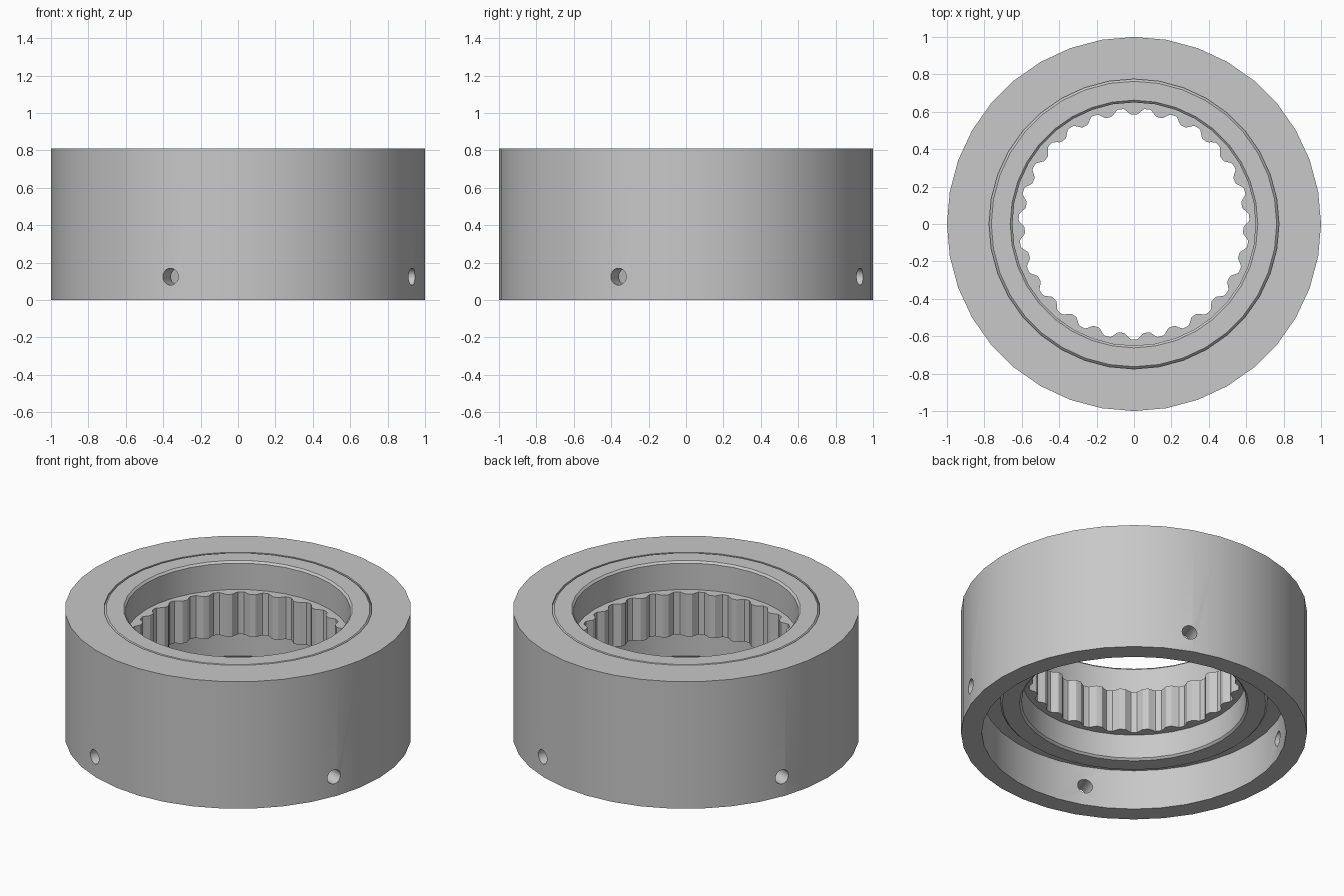
import bpy
import math
from mathutils import Matrix

cube = bpy.data.objects.get("Cube")
if cube:
    bpy.data.objects.remove(cube, do_unlink=True)

TOP = 0.81
SEGMENTS = 36

steel = bpy.data.materials.new("grey steel")
steel.use_nodes = True
colour = (0.58, 0.58, 0.58, 1)
steel.diffuse_color = colour
steel.node_tree.nodes["Principled BSDF"].inputs["Base Color"].default_value = colour


def make_object(name, verts, faces):
    mesh = bpy.data.meshes.new(name)
    mesh.from_pydata(verts, [], faces)
    mesh.materials.append(steel)
    obj = bpy.data.objects.new(name, mesh)
    bpy.context.collection.objects.link(obj)
    return obj


def ring(name, profile, segments, radius_at=lambda r, a: r):
    """Sweep a closed (radius, height) profile, counter-clockwise, about z."""
    n = len(profile)
    verts, faces = [], []
    for i in range(segments):
        a = math.tau * i / segments + math.pi / 2
        for r, z in profile:
            rr = radius_at(r, a)
            verts.append((rr * math.cos(a), rr * math.sin(a), z))
        j = (i + 1) % segments
        for k in range(n):
            m = (k + 1) % n
            faces.append((i * n + k, j * n + k, j * n + m, i * n + m))
    return make_object(name, verts, faces)


def activate(obj):
    bpy.ops.object.select_all(action="DESELECT")
    obj.select_set(True)
    bpy.context.view_layer.objects.active = obj


# Outer housing with a wide counterbore underneath
housing = ring("housing", [(0.88, 0), (1, 0), (1, TOP), (0.775, TOP),
                           (0.775, 0.255), (0.88, 0.255)], SEGMENTS)

# Four radial screw holes through the skirt of the housing
for i in range(4):
    a = math.radians(-111.2 + 90 * i)
    bpy.ops.mesh.primitive_cylinder_add(vertices=20, radius=0.045, depth=0.4)
    cutter = bpy.context.object
    cutter.name = "hole_cutter"
    cutter.hide_render = True
    cutter.matrix_world = (Matrix.Translation((0.95 * math.cos(a), 0.95 * math.sin(a), 0.125))
                           @ Matrix.Rotation(a, 4, "Z") @ Matrix.Rotation(math.pi / 2, 4, "Y"))
    bpy.context.view_layer.update()
    cut = housing.modifiers.new("hole", "BOOLEAN")
    cut.operation = "DIFFERENCE"
    cut.solver = "EXACT"
    cut.object = cutter
    activate(housing)
    bpy.ops.object.modifier_apply(modifier=cut.name)
    bpy.data.objects.remove(cutter, do_unlink=True)

# Pressed-in sleeve with chamfered rims
R_IN, R_OUT, LOW, CH = 0.65, 0.775, 0.195, 0.012
sleeve = ring("sleeve", [(R_IN + CH, LOW), (R_OUT - CH, LOW), (R_OUT, LOW + CH),
                         (R_OUT, TOP - CH), (R_OUT - CH, TOP), (R_IN + CH, TOP),
                         (R_IN, TOP - CH), (R_IN, LOW + CH)], SEGMENTS)

# Splined ring inside the sleeve, with rounded inward teeth
TEETH = 27
ROOT = 0.617


def tooth_radius(r, a):
    if r > ROOT:
        return r
    wave = 1.35 * math.cos(TEETH * (a - math.pi / 2))
    return 0.601 - 0.016 * max(-1, min(1, wave))


spline = ring("splined_ring", [(ROOT, 0.36), (0.655, 0.36), (0.655, 0.63), (ROOT, 0.63)],
              TEETH * 16, tooth_radius)

for part in (housing, sleeve, spline):
    activate(part)
    bpy.ops.object.shade_smooth_by_angle(angle=math.radians(30))
